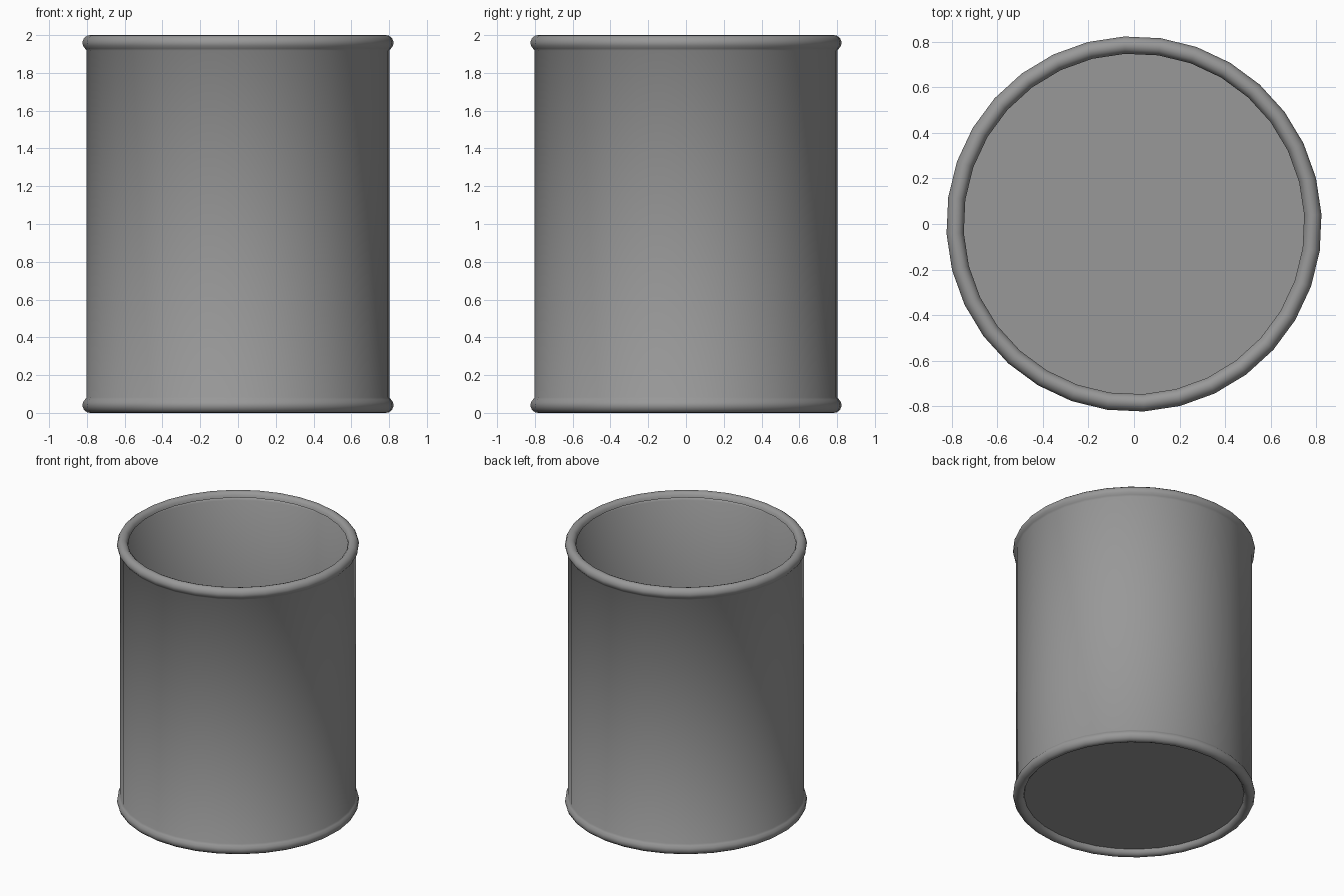
import bpy, bmesh
from math import sin, cos, pi, radians

if "Cube" in bpy.data.objects:
    bpy.data.objects.remove(bpy.data.objects["Cube"])

SIDES = 32
TURN = radians(3)

grey = bpy.data.materials.new("dark_grey")
grey.diffuse_color = (0.315, 0.315, 0.315, 1)
grey.use_nodes = True
grey.node_tree.nodes["Principled BSDF"].inputs["Base Color"].default_value = grey.diffuse_color


def ring(bm, r, z):
    return [bm.verts.new((r * cos(TURN + 2 * pi * i / SIDES),
                          r * sin(TURN + 2 * pi * i / SIDES), z)) for i in range(SIDES)]


# Rim section from the wall outwards, over the lip and back inside: radius, depth from the end
rim = [(0.803, 0.082), (0.811, 0.071), (0.822, 0.056), (0.825, 0.036),
       (0.816, 0.015), (0.800, 0.003), (0.784, 0.0), (0.768, 0.005),
       (0.755, 0.018), (0.749, 0.038)]
profile = [(r, d) for r, d in reversed(rim)] + [(r, 2 - d) for r, d in rim]

# Open can: thin wall flowing into rolled rims, floor set inside the lower rim
bm = bmesh.new()
loops = [ring(bm, r, z) for r, z in profile]
for a, b in zip(loops, loops[1:]):
    for i in range(SIDES):
        j = (i + 1) % SIDES
        bm.faces.new((a[i], a[j], b[j], b[i]))
bm.faces.new(list(reversed(loops[0])))
bm.normal_update()

mesh = bpy.data.meshes.new("open_can")
bm.to_mesh(mesh)
bm.free()
mesh.materials.append(grey)
can = bpy.data.objects.new("open_can", mesh)
bpy.context.collection.objects.link(can)
bpy.context.view_layer.objects.active = can
can.select_set(True)
bpy.ops.object.shade_smooth_by_angle(angle=radians(50))
